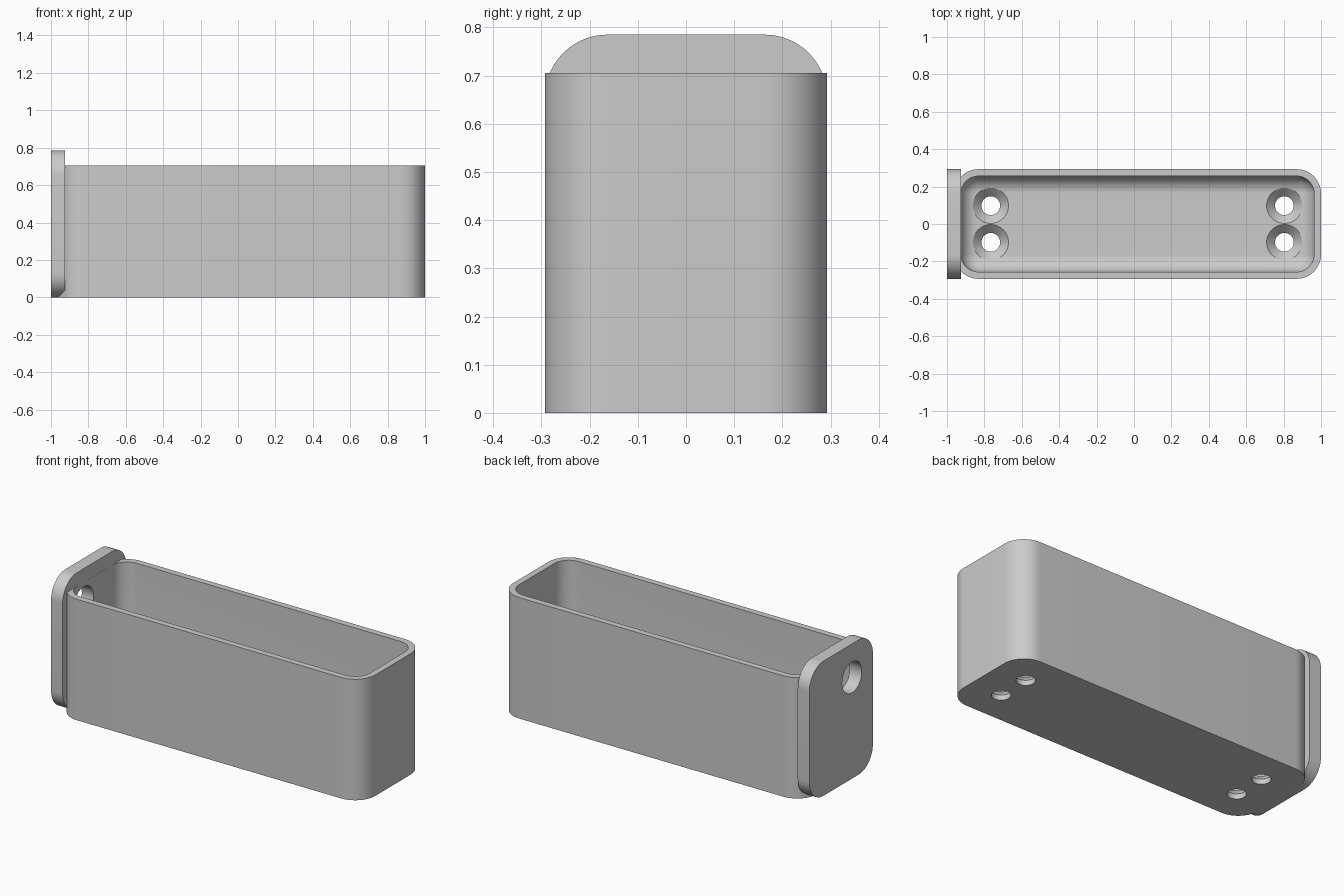
import bpy, bmesh, math
from mathutils import Matrix, Vector

cube = bpy.data.objects.get("Cube")
if cube:
    bpy.data.objects.remove(cube)

# Main dimensions
WALL, FLOOR, HEIGHT, HALF_W = 0.037, 0.075, 0.705, 0.293
X_MIN, X_MAX, CORNER = -0.962, 1.0, 0.13
PLATE_TOP, FILLET = 0.785, 0.09

grey = bpy.data.materials.new("light grey plastic")
grey.use_nodes = True
color = (0.6, 0.6, 0.6, 1)
grey.diffuse_color = color
grey.node_tree.nodes["Principled BSDF"].inputs["Base Color"].default_value = color


def rounded_ring(x0, x1, y0, y1, r, z, steps=14):
    """Points of a rounded rectangle, counter-clockwise, at height z."""
    ring = []
    corners = [(x1 - r, y1 - r), (x0 + r, y1 - r), (x0 + r, y0 + r), (x1 - r, y0 + r)]
    for k, (cx, cy) in enumerate(corners):
        for i in range(steps + 1):
            a = math.pi / 2 * (k + i / steps)
            ring.append(Vector((cx + r * math.cos(a), cy + r * math.sin(a), z)))
    return ring


def circle_ring(r, z, n=48):
    return [Vector((r * math.cos(math.tau * i / n), r * math.sin(math.tau * i / n), z))
            for i in range(n)]


def loft(name, rings, matrix=Matrix()):
    """Skin a stack of equal rings and cap both ends."""
    bm = bmesh.new()
    loops = [[bm.verts.new(matrix @ p) for p in ring] for ring in rings]
    for a, b in zip(loops, loops[1:]):
        for i in range(len(a)):
            j = (i + 1) % len(a)
            bm.faces.new((a[i], a[j], b[j], b[i]))
    bm.faces.new(loops[0][::-1])
    bm.faces.new(loops[-1])
    bmesh.ops.recalc_face_normals(bm, faces=bm.faces[:])
    mesh = bpy.data.meshes.new(name)
    bm.to_mesh(mesh)
    bm.free()
    mesh.materials.append(grey)
    obj = bpy.data.objects.new(name, mesh)
    bpy.context.collection.objects.link(obj)
    return obj


def activate(obj):
    bpy.ops.object.select_all(action='DESELECT')
    obj.select_set(True)
    bpy.context.view_layer.objects.active = obj


def cut(obj, cutters):
    activate(obj)
    for cutter in cutters:
        mod = obj.modifiers.new("hole", 'BOOLEAN')
        mod.operation, mod.solver, mod.object = 'DIFFERENCE', 'EXACT', cutter
        bpy.ops.object.modifier_apply(modifier=mod.name)


# Open box: outer wall, rim, inner wall, then a fillet into the floor
def box_ring(inset, z):
    return rounded_ring(X_MIN + inset, X_MAX - inset, inset - HALF_W, HALF_W - inset,
                        CORNER - inset, z)


rings = [box_ring(0, 0), box_ring(0, HEIGHT), box_ring(WALL, HEIGHT)]
for i in range(11):
    a = math.pi / 2 * i / 10
    rings.append(box_ring(WALL + FILLET * (1 - math.cos(a)),
                          FLOOR + FILLET * (1 - math.sin(a))))
box = loft("open_box", rings)

# End plate: rounded outline in the YZ plane, extruded along x
yz_plane = Matrix(((0, 0, 1, 0), (1, 0, 0, 0), (0, 1, 0, 0), (0, 0, 0, 1)))
plate = loft("end_plate", [rounded_ring(-HALF_W, HALF_W, 0, PLATE_TOP, CORNER, x)
                           for x in (-1.0, -0.9255)], yz_plane)

# Countersunk screw holes in the floor
profile = [(0.05, -0.1), (0.05, 0.03), (0.095, FLOOR), (0.095, 0.3)]
screw_cutters = [loft("screw_hole_cutter", [circle_ring(r, z) for r, z in profile],
                      Matrix.Translation((x, y, 0)))
                 for x in (-0.766, 0.804) for y in (-0.098, 0.098)]

# Cable hole through the plate and the end wall
cable_cutter = loft("cable_hole_cutter", [circle_ring(0.09, x) for x in (-1.2, -0.85)],
                    Matrix.Translation((0, -0.1, 0.59)) @ yz_plane)

cut(box, screw_cutters + [cable_cutter])
cut(plate, [cable_cutter])
for cutter in screw_cutters + [cable_cutter]:
    bpy.data.objects.remove(cutter)

for obj in (box, plate):
    activate(obj)
    bpy.ops.object.shade_smooth_by_angle(angle=math.radians(30))
